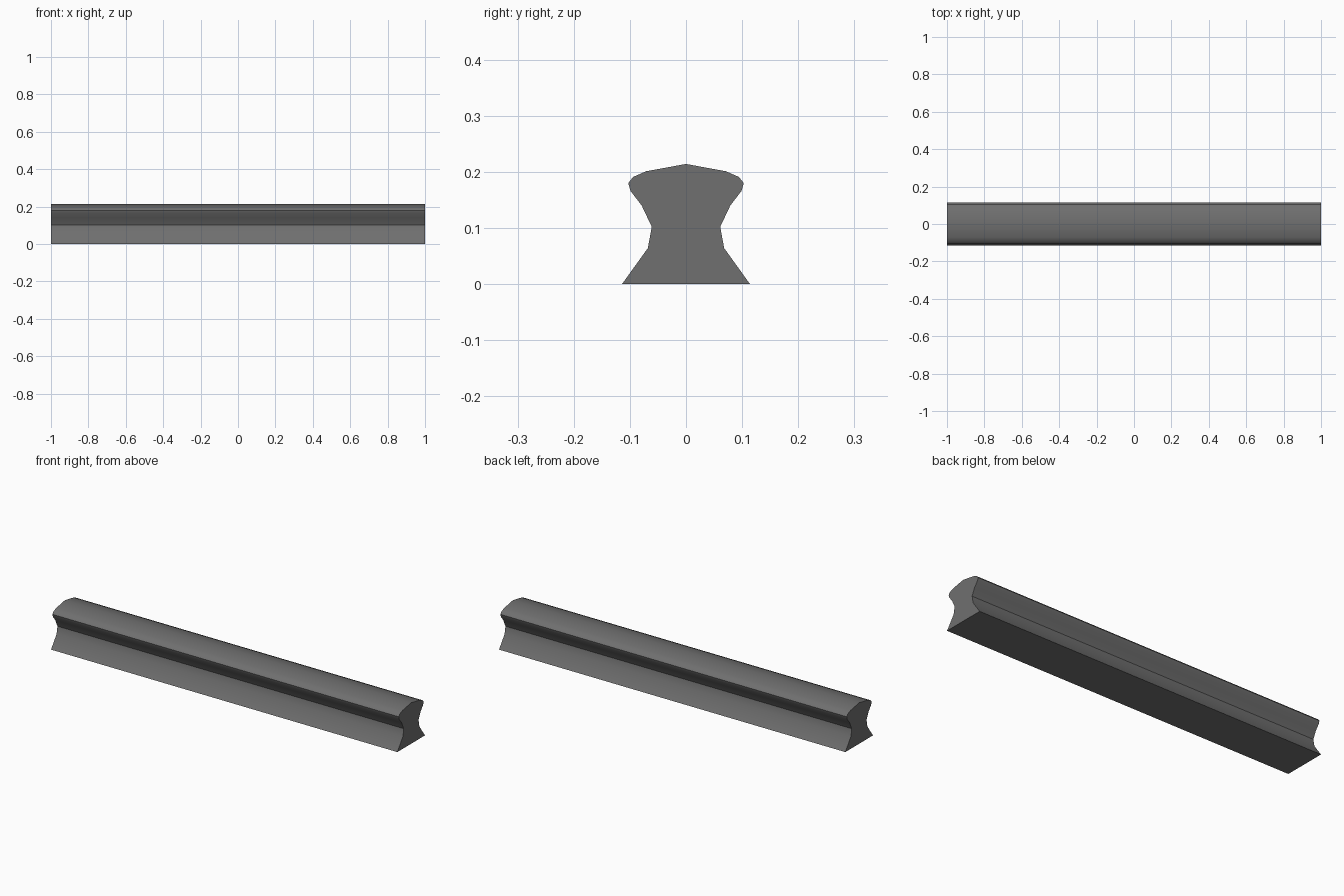
import bpy, bmesh
from math import radians

if "Cube" in bpy.data.objects:
    bpy.data.objects.remove(bpy.data.objects["Cube"])

# Right half of the rail cross-section (y, z), from foot to crown
half = [(0.114, 0.0), (0.068, 0.064), (0.061, 0.102), (0.079, 0.140),
        (0.099, 0.166), (0.103, 0.180), (0.094, 0.191), (0.071, 0.201)]
crown = [(0.0, 0.214)]
profile = half + crown + [(-y, z) for y, z in reversed(half)]

# Rail: end face extruded along x
bm = bmesh.new()
end = bm.faces.new([bm.verts.new((-1, y, z)) for y, z in profile])
result = bmesh.ops.extrude_face_region(bm, geom=[end], use_keep_orig=True)
moved = [g for g in result["geom"] if isinstance(g, bmesh.types.BMVert)]
bmesh.ops.translate(bm, verts=moved, vec=(2, 0, 0))
bmesh.ops.recalc_face_normals(bm, faces=bm.faces)
mesh = bpy.data.meshes.new("rail")
bm.to_mesh(mesh)
bm.free()

# Dark steel colour
steel = bpy.data.materials.new("dark_steel")
steel.diffuse_color = (0.16, 0.16, 0.16, 1)
steel.use_nodes = True
steel.node_tree.nodes["Principled BSDF"].inputs["Base Color"].default_value = steel.diffuse_color
mesh.materials.append(steel)

rail = bpy.data.objects.new("rail", mesh)
bpy.context.collection.objects.link(rail)
bpy.context.view_layer.objects.active = rail
rail.select_set(True)
bpy.ops.object.shade_smooth_by_angle(angle=radians(30))
